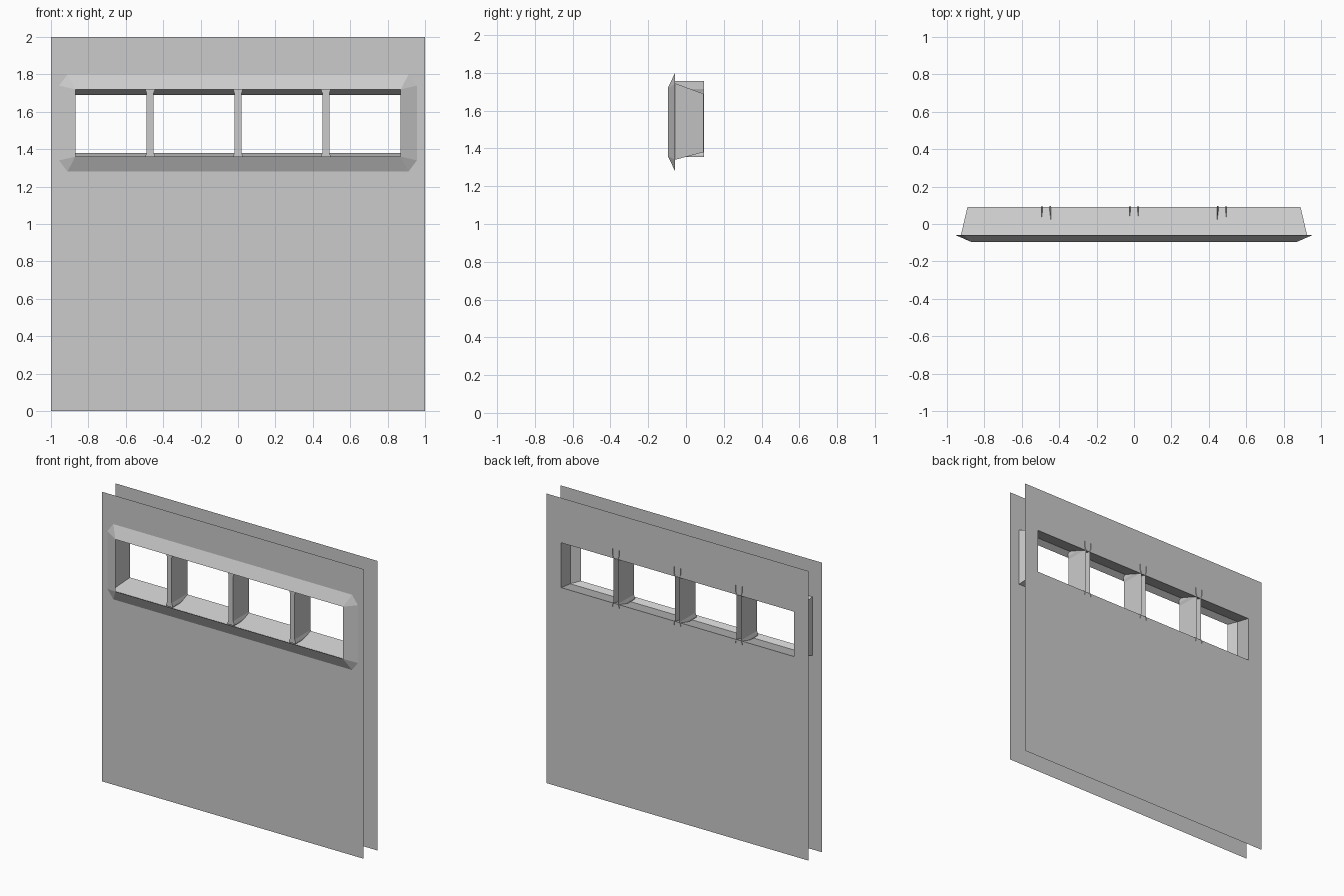
import bpy, bmesh

if "Cube" in bpy.data.objects:
    bpy.data.objects.remove(bpy.data.objects["Cube"])

FRONT, WALL, BACK = -0.096, -0.058, 0.092


def loop(hx, z0, z1, y, cx=0.0, cz=0.0):
    """Rectangle with optional cut corners, as an 8-point loop."""
    return [(-hx, y, z0 + cz), (-hx + cx, y, z0), (hx - cx, y, z0), (hx, y, z0 + cz),
            (hx, y, z1 - cz), (hx - cx, y, z1), (-hx + cx, y, z1), (-hx, y, z1 - cz)]


def finish(name, bm):
    bmesh.ops.remove_doubles(bm, verts=bm.verts[:], dist=1e-5)
    mesh = bpy.data.meshes.new(name)
    bm.to_mesh(mesh)
    bm.free()
    obj = bpy.data.objects.new(name, mesh)
    bpy.context.collection.objects.link(obj)
    return obj


def skin(name, loops):
    """Join successive closed loops with a band of faces."""
    bm = bmesh.new()
    rings = [[bm.verts.new(p) for p in l] for l in loops]
    n = len(loops[0])
    for a, b in zip(rings, rings[1:]):
        for i in range(n):
            j = (i + 1) % n
            # corners that collapse to one point become triangles
            pts = []
            for v in (a[i], a[j], b[j], b[i]):
                if all((v.co - p.co).length > 1e-6 for p in pts):
                    pts.append(v)
            if len(pts) > 2:
                bm.faces.new(pts)
    return finish(name, bm)


# wall sheets with window holes
skin("front_wall", [loop(1, 0, 2, WALL), loop(0.925, 1.34, 1.745, WALL)])
skin("back_wall", [loop(1, 0, 2, BACK), loop(0.89, 1.38, 1.69, BACK)])

# bevelled window surround with its undercut return
skin("window_frame", [loop(0.957, 1.28, 1.80, WALL, 0.045, 0.06),
                      loop(0.87, 1.36, 1.72, FRONT),
                      loop(0.925, 1.34, 1.745, WALL)])

# tapering lining between the two walls
skin("window_reveal", [loop(0.925, 1.34, 1.745, WALL), loop(0.89, 1.38, 1.69, BACK)])

# window bars with flared ends
half = [(0.025, 1.355), (0.025, 1.365), (0.018, 1.385),
        (0.018, 1.695), (0.025, 1.715), (0.025, 1.757)]
for k, cx in enumerate((-0.47, 0, 0.47)):
    outline = [(cx + x, z) for x, z in half] + [(cx - x, z) for x, z in reversed(half)]
    bar = skin("window_bar_%d" % (k + 1),
               [[(x, y, z) for x, z in outline] for y in (-0.078, 0.096)])
    bm = bmesh.new()
    bm.from_mesh(bar.data)
    # close the front, drop the hidden flat ends
    bm.faces.new([v for v in bm.verts if v.co.y < 0])
    ends = [f for f in bm.faces if abs(f.normal.z) > 0.99]
    bmesh.ops.delete(bm, geom=ends, context='FACES_ONLY')
    bm.normal_update()
    bm.to_mesh(bar.data)
    bm.free()
